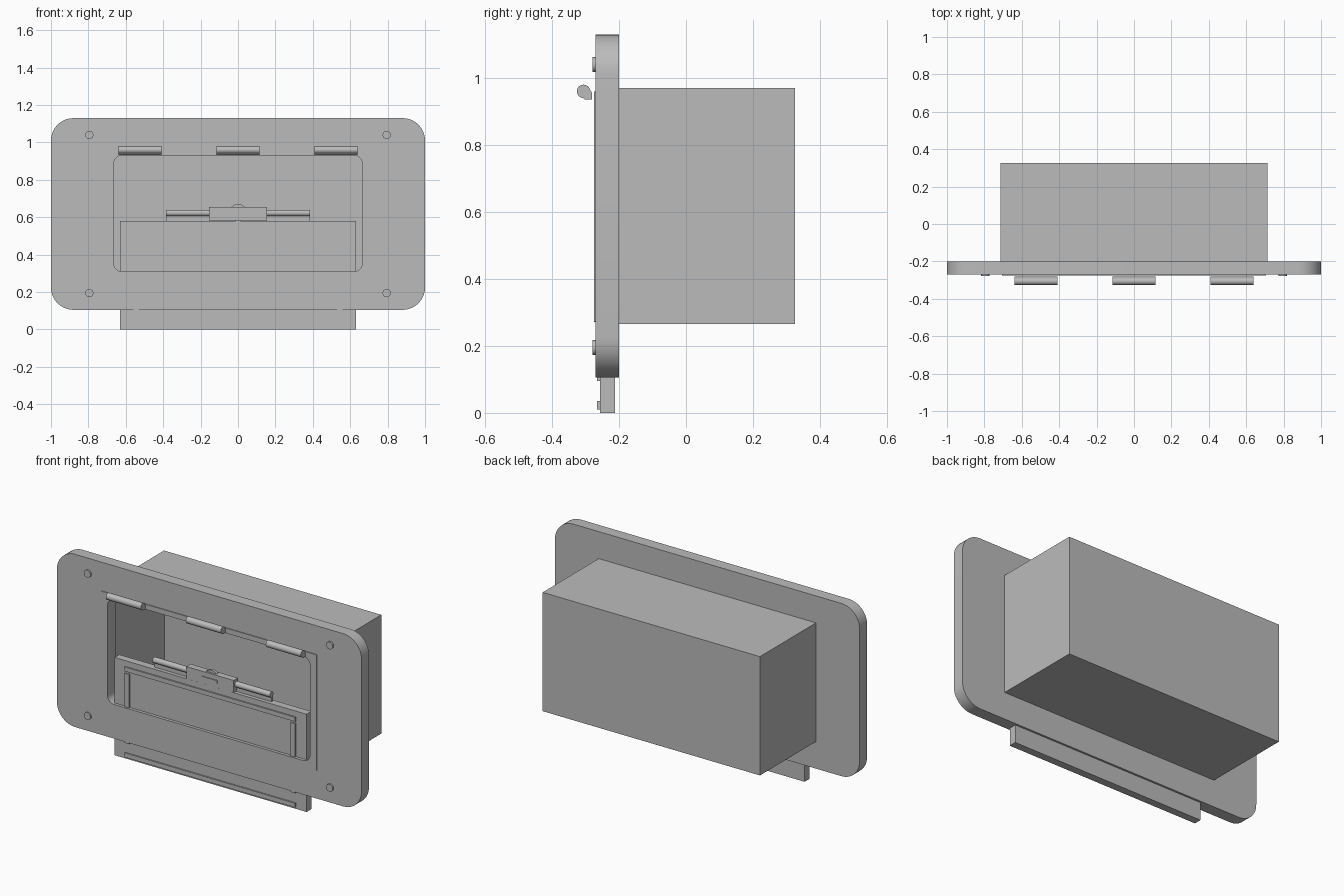
import bpy, bmesh, math

if "Cube" in bpy.data.objects:
    bpy.data.objects.remove(bpy.data.objects["Cube"])

grey = bpy.data.materials.new("light grey")
grey.diffuse_color = (0.5, 0.5, 0.5, 1)
grey.use_nodes = True
grey.node_tree.nodes["Principled BSDF"].inputs["Base Color"].default_value = grey.diffuse_color


def finish(name, bm, smooth=False):
    bmesh.ops.recalc_face_normals(bm, faces=bm.faces)
    me = bpy.data.meshes.new(name)
    bm.to_mesh(me)
    bm.free()
    me.materials.append(grey)
    ob = bpy.data.objects.new(name, me)
    bpy.context.collection.objects.link(ob)
    if smooth:
        bpy.ops.object.select_all(action='DESELECT')
        bpy.context.view_layer.objects.active = ob
        ob.select_set(True)
        bpy.ops.object.shade_smooth_by_angle(angle=math.radians(35))
    return ob


def box(name, x0, x1, y0, y1, z0, z1, open_front=False):
    bm = bmesh.new()
    bmesh.ops.create_cube(bm, size=1)
    for v in bm.verts:
        v.co = (x0 if v.co.x < 0 else x1, y0 if v.co.y < 0 else y1,
                z0 if v.co.z < 0 else z1)
    if open_front:
        front = [f for f in bm.faces if all(abs(v.co.y - y0) < 1e-5 for v in f.verts)]
        bmesh.ops.delete(bm, geom=front, context='FACES')
    return finish(name, bm)


def rounded(hx, z0, z1, r, n=10):
    """Rounded rectangle outline in x and z."""
    pts = []
    for k, (sx, zc) in enumerate([(1, z1 - r), (-1, z1 - r), (-1, z0 + r), (1, z0 + r)]):
        for i in range(n + 1):
            a = math.pi / 2 * (k + i / n)
            pts.append((sx * (hx - r) + r * math.cos(a), zc + r * math.sin(a)))
    return pts


def frame(name, outer, inner, y0, y1):
    """Plate with an opening, made of two outlines with equal point counts."""
    bm = bmesh.new()
    rings = [[bm.verts.new((x, y, z)) for x, z in pts]
             for pts, y in ((outer, y0), (inner, y0), (inner, y1), (outer, y1))]
    n = len(outer)
    for a, b in zip(rings, rings[1:] + rings[:1]):
        for i in range(n):
            j = (i + 1) % n
            bm.faces.new((a[i], a[j], b[j], b[i]))
    return finish(name, bm, True)


def prism(name, profile, axis, a, b):
    """Extrude a profile along x (profile in y, z) or along y (profile in x, z)."""
    bm = bmesh.new()
    place = (lambda p, t: (t, p[0], p[1])) if axis == 'x' else (lambda p, t: (p[0], t, p[1]))
    lo = [bm.verts.new(place(p, a)) for p in profile]
    hi = [bm.verts.new(place(p, b)) for p in profile]
    bm.faces.new(lo)
    bm.faces.new(hi)
    n = len(profile)
    for i in range(n):
        j = (i + 1) % n
        bm.faces.new((lo[i], lo[j], hi[j], hi[i]))
    return finish(name, bm, True)


def circle(u, v, r, n=24):
    return [(u + r * math.cos(math.tau * i / n), v + r * math.sin(math.tau * i / n))
            for i in range(n)]


# Face plate with opening, and thin raised rim around the opening
opening = rounded(0.665, 0.31, 0.93, 0.045)
frame("face_plate", rounded(1.0, 0.105, 1.13, 0.12), opening, -0.27, -0.20)
frame("opening_rim", rounded(0.707, 0.272, 0.96, 0.002), opening, -0.275, -0.27)

# Hollow housing behind the plate
housing = box("housing", -0.713, 0.713, -0.20, 0.325, 0.265, 0.97, open_front=True)
wall = housing.modifiers.new("wall", 'SOLIDIFY')
wall.thickness = 0.015
wall.offset = -1

# Corner bolts
for x in (-0.795, 0.795):
    for z in (0.195, 1.04):
        prism("corner_bolt", circle(x, z, 0.022), 'y', -0.279, -0.27)

# Hinge knuckles with a short rear leaf
arc = [(-0.306 + 0.02 * math.cos(a), 0.96 + 0.02 * math.sin(a))
       for a in [math.radians(15 + 255 * i / 20) for i in range(21)]]
knuckle = arc + [(-0.302, 0.935), (-0.28, 0.935), (-0.28, 0.955)]
for x in (-0.525, 0, 0.525):
    prism("hinge_knuckle", knuckle, 'x', x - 0.115, x + 0.115)

# Sliding lower panel with raised trim strips
box("sliding_panel", -0.63, 0.63, -0.257, -0.212, 0, 0.58)
for z in (0.01, 0.52):
    box("horizontal_trim", -0.56, 0.56, -0.265, -0.257, z, z + 0.026)
for x in (-0.56, 0.53):
    box("vertical_trim", x, x + 0.03, -0.265, -0.257, 0.095, 0.508)

# Latch on top of the panel
box("latch_backing", -0.385, 0.385, -0.235, -0.222, 0.58, 0.625)
prism("latch_rod", circle(-0.235, 0.623, 0.017), 'x', -0.385, 0.385)
box("latch_block", -0.155, 0.155, -0.262, -0.222, 0.583, 0.655)
prism("latch_wheel", circle(0, 0.625, 0.046), 'y', -0.25, -0.235)
box("latch_tab", -0.05, 0.05, -0.267, -0.262, 0.61, 0.627)
